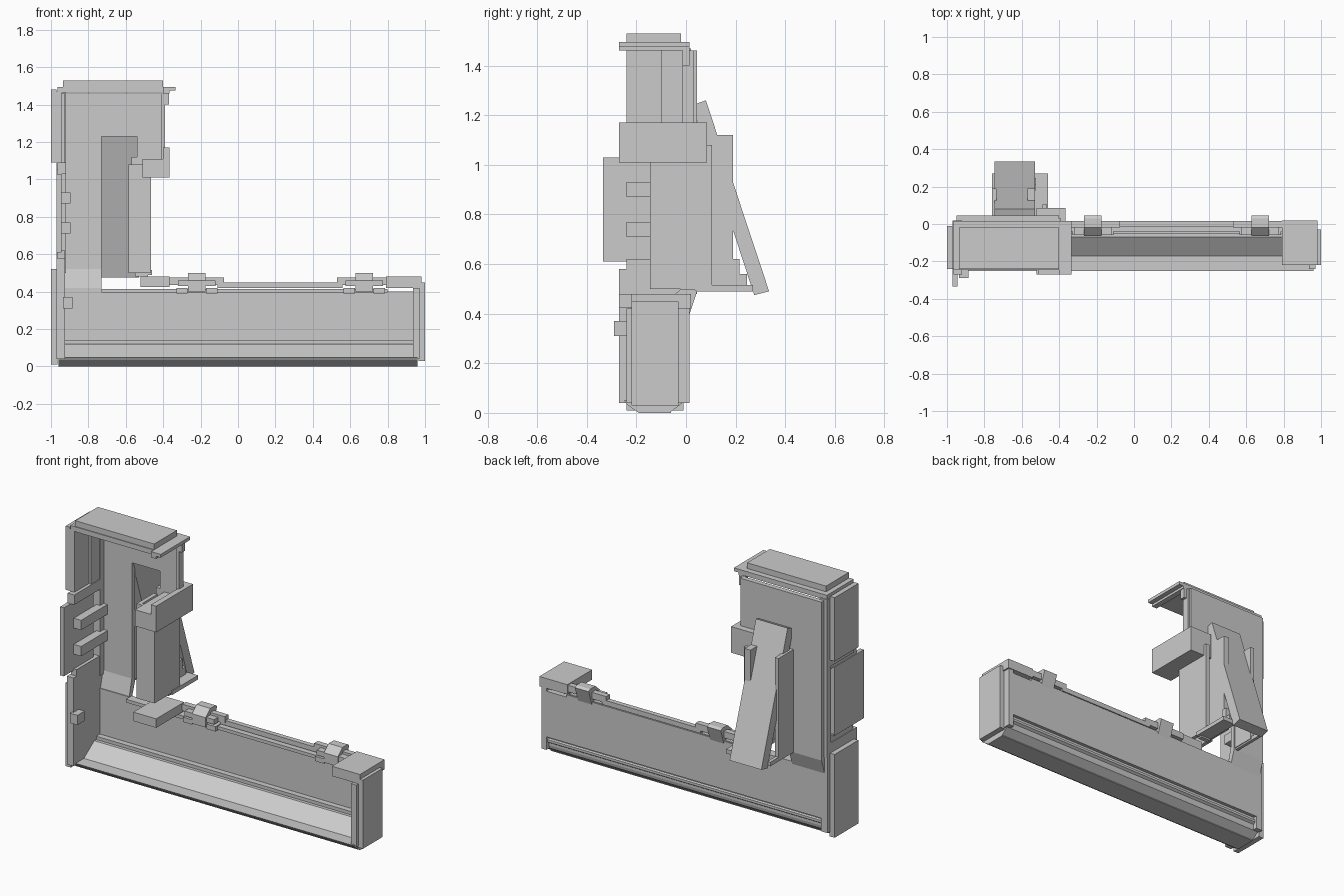
import bpy, bmesh


def boxes(name, *dims):
    """One object from boxes given as (x0, x1, y0, y1, z0, z1)."""
    bm = bmesh.new()
    for x0, x1, y0, y1, z0, z1 in dims:
        g = bmesh.ops.create_cube(bm, size=1)
        for v in g['verts']:
            v.co = (x0 + (v.co.x + .5) * (x1 - x0),
                    y0 + (v.co.y + .5) * (y1 - y0),
                    z0 + (v.co.z + .5) * (z1 - z0))
    return finish(name, bm)


def extrude_x(name, profile, x0, x1):
    """Extrude a (y, z) profile from x0 to x1."""
    bm = bmesh.new()
    f = bm.faces.new([bm.verts.new((x0, y, z)) for y, z in profile])
    g = bmesh.ops.extrude_face_region(bm, geom=[f])
    for v in g['geom']:
        if isinstance(v, bmesh.types.BMVert):
            v.co.x = x1
    bmesh.ops.recalc_face_normals(bm, faces=bm.faces)
    return finish(name, bm)


def finish(name, bm):
    me = bpy.data.meshes.new(name)
    bm.to_mesh(me)
    bm.free()
    ob = bpy.data.objects.new(name, me)
    bpy.context.collection.objects.link(ob)
    return ob


# Lower wall of the long leg
boxes("lower_back_wall", (-.96, .96, -.015, .015, .13, .40),
      (-.96, -.73, -.015, .015, .40, .42))

# Floor with sloped inside, chamfered underside and grooved rear
extrude_x("floor_trough",
          [(-.25, .05), (-.17, .05), (-.07, .12), (-.05, .12), (-.05, .14),
           (.015, .14), (.015, .12), (-.005, .12), (-.005, .105), (.005, .10),
           (.005, .085), (-.01, .075), (-.01, .06), (-.015, .04), (-.06, .005),
           (-.06, 0), (-.19, 0), (-.24, .035)], -.96, .96)

# Right end
boxes("right_end_cap", (.965, 1, -.22, -.03, .03, .45),
      (.935, .97, -.24, .015, .04, .42))
boxes("right_top_block", (.79, .98, -.22, .02, .42, .48))

# Upper wall, set back, with an opening behind the ramp
boxes("upper_back_wall", (-.95, -.73, .015, .045, .49, 1.46),
      (-.73, -.4, .015, .045, 1.23, 1.46),
      (-.54, -.4, .015, .045, 1.01, 1.23),
      (-.55, -.48, .015, .045, .48, 1.01))
boxes("upper_wall_edge", (-.97, -.92, -.02, .02, .50, 1.47),
      (-.40, -.37, -.015, .015, 1.40, 1.46),
      (-.41, -.39, -.015, .03, 1.01, 1.46))
extrude_x("wall_step", [(-.015, .40), (.015, .40), (.045, .49), (.045, .52),
                        (.015, .52)], -.95, -.73)

# Top of the tall leg
boxes("top_cap", (-.935, -.4, -.24, -.02, 1.49, 1.53),
      (-.965, -.40, -.245, .015, 1.465, 1.495),
      (-.40, -.335, -.27, .015, 1.475, 1.495),
      (-.40, -.365, -.27, .015, 1.46, 1.48))

# Left side
boxes("left_side_panels", (-1, -.965, -.24, -.01, .01, .52),
      (-1, -.97, -.24, -.01, 1.09, 1.48))
boxes("left_inner_wall", (-.97, -.925, -.27, .015, .04, .58),
      (-.97, -.94, -.24, .015, 1.05, 1.47),
      (-.95, -.925, -.10, .015, 1.09, 1.46))
boxes("left_middle_plate", (-.97, -.945, -.335, -.05, .61, 1.03))
boxes("plate_bars",
      (-.965, -.92, -.27, .02, 1.03, 1.09),
      *[(-.945, -.895, -.24, .02, z, z + .06) for z in (.71, .87)],
      (-.965, -.925, -.24, .02, .58, .62),
      (-.935, -.885, -.29, -.22, .31, .37))

# Channel column beside the opening
boxes("channel_column", (-.585, -.47, -.145, -.125, .5, 1.08),
      (-.49, -.465, -.145, .105, .5, 1.08),
      (-.585, -.56, -.145, .02, .5, 1.08))
boxes("column_clamp", (-.51, -.365, -.27, .02, 1.01, 1.11),
      (-.40, -.365, -.27, .085, 1.01, 1.17),
      (-.52, -.39, .02, .085, 1.01, 1.17))

# Slanted rear ramp with cheeks and tray
extrude_x("rear_ramp", [(.025, 1.24), (.08, 1.26), (.335, .49), (.275, .475)],
          -.745, -.53)
boxes("ramp_cheeks", (-.76, -.735, .02, .19, .5, 1.12),
      (-.57, -.53, .02, .19, .5, 1.12))
boxes("ramp_tray", (-.55, -.46, .02, .27, .49, .515),
      (-.76, -.74, .02, .27, .49, .515),
      (-.55, -.525, .18, .215, .5, .62), (-.55, -.525, .18, .245, .5, .56))

# Top edge of the long leg: corner block, rail and two clips
boxes("corner_block", (-.52, -.365, -.27, .0, .425, .48))
boxes("top_rail", (-.11, .56, -.015, .015, .42, .45),
      (-.73, .80, -.04, .015, .395, .415))
for i, x in enumerate((-.22, .675)):
    boxes(f"clip_arms_{i}", (x - .145, x + .145, -.02, .015, .435, .475),
          *[(x + s * .08 - .03, x + s * .08 + .03, -.06, .01, .39, .42) for s in (-1, 1)],
          *[(x + s * .07 - .03, x + s * .07 + .03, -.06, -.02, .43, .46) for s in (-1, 1)])
    extrude_x(f"clip_tab_{i}", [(-.065, .40), (.015, .40), (.045, .49),
                                (.03, .50), (-.02, .50), (-.065, .46)],
              x - .047, x + .047)
